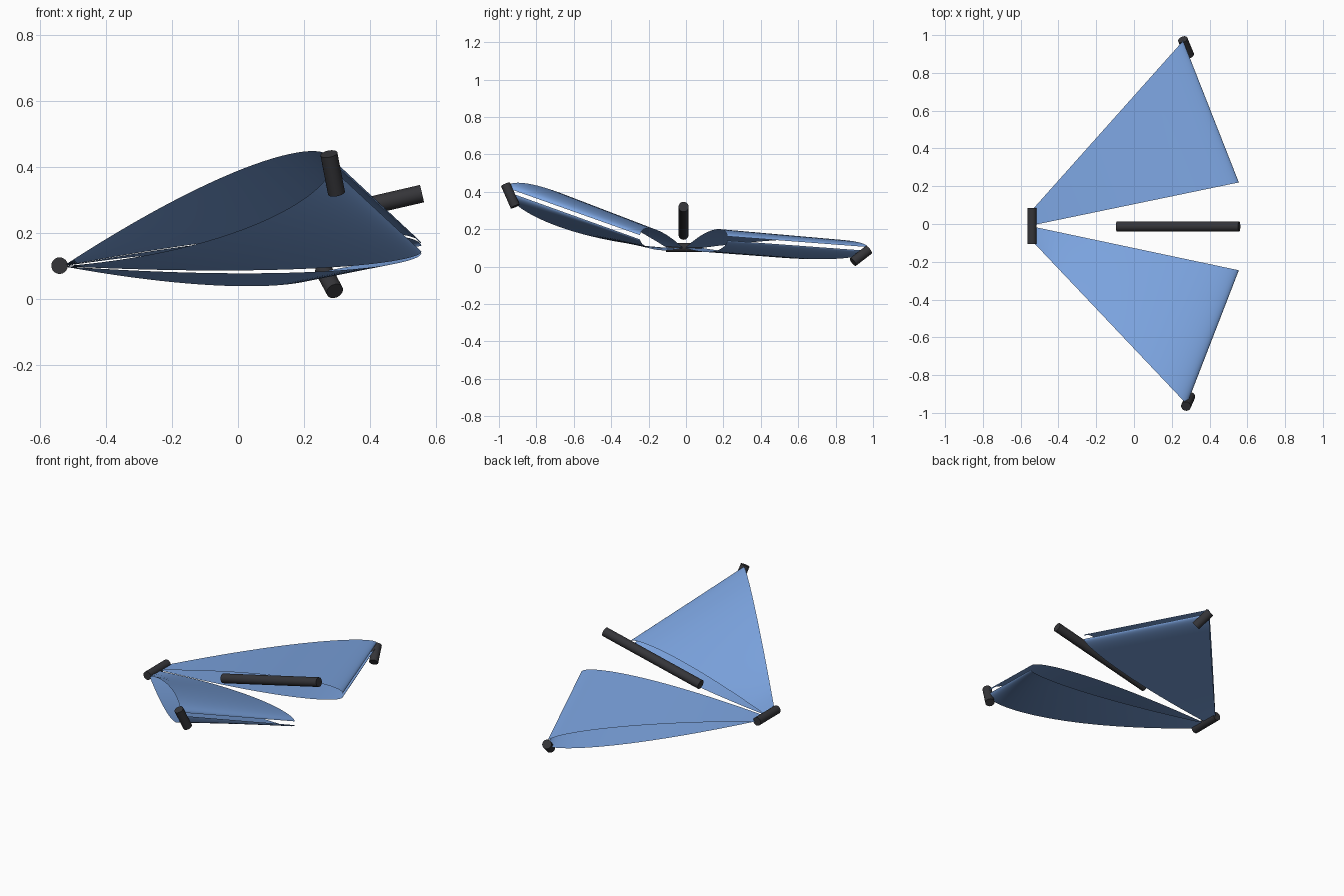
import bpy, bmesh
from mathutils import Vector

if "Cube" in bpy.data.objects:
    bpy.data.objects.remove(bpy.data.objects["Cube"])


def material(name, rgb):
    m = bpy.data.materials.new(name)
    m.diffuse_color = (*rgb, 1)
    m.use_nodes = True
    m.node_tree.nodes["Principled BSDF"].inputs["Base Color"].default_value = m.diffuse_color
    return m


BLUE = material("sail_blue", (0.2, 0.37, 0.74))
BLACK = material("rod_black", (0.035, 0.035, 0.04))


def finish(name, bm, mat):
    mesh = bpy.data.meshes.new(name)
    bm.to_mesh(mesh)
    bm.free()
    mesh.materials.append(mat)
    ob = bpy.data.objects.new(name, mesh)
    bpy.context.collection.objects.link(ob)
    bpy.ops.object.select_all(action='DESELECT')
    ob.select_set(True)
    bpy.context.view_layer.objects.active = ob
    bpy.ops.object.shade_smooth_by_angle()
    return ob


def rod(name, a, b, r=0.026):
    """Capped cylinder between two points."""
    a, b = Vector(a), Vector(b)
    bm = bmesh.new()
    bmesh.ops.create_cone(bm, cap_ends=True, segments=32, radius1=r, radius2=r,
                          depth=(b - a).length)
    rot = (b - a).to_track_quat('Z', 'Y').to_matrix()
    for v in bm.verts:
        v.co = rot @ v.co + (a + b) / 2
    finish(name, bm, BLACK)


def skin(name, nose_out, nose_in, tip, root, amp_tip, amp_root, n=28, m=8):
    """Ruled sail: fullest two thirds of the way back, open at the rear."""
    no, ni, tp, rt = map(Vector, (nose_out, nose_in, tip, root))
    bm = bmesh.new()
    grid = []
    for i in range(n + 1):
        s = 1 - (1 - i / n) ** 2
        belly = s * (1 - s) ** 0.5 / 0.385
        row = []
        for j in range(m + 1):
            t = j / m
            p = no.lerp(tp, s).lerp(ni.lerp(rt, s), t)
            p.z += belly * (amp_tip * (1 - t) + amp_root * t)
            row.append(bm.verts.new(p))
        grid.append(row)
    for i in range(n):
        for j in range(m):
            bm.faces.new((grid[i][j], grid[i + 1][j],
                          grid[i + 1][j + 1], grid[i][j + 1]))
    # upper side of every skin faces up
    bm.normal_update()
    if sum(f.normal.z for f in bm.faces) < 0:
        bmesh.ops.reverse_faces(bm, faces=bm.faces[:])
    finish(name, bm, BLUE)


# raised wing (front side)
no, ni = (-0.53, -0.10, 0.1), (-0.53, -0.015, 0.1)
skin("front_wing_upper", no, ni, (0.28, -0.955, 0.42), (0.555, -0.245, 0.168), 0.08, 0.055)
skin("front_wing_lower", no, ni, (0.28, -0.955, 0.40), (0.555, -0.245, 0.145), -0.09, -0.038)

# lowered wing (back side)
no, ni = (-0.53, 0.085, 0.1), (-0.53, -0.005, 0.1)
skin("back_wing_upper", no, ni, (0.26, 0.97, 0.105), (0.555, 0.22, 0.162), 0.045, 0.055)
skin("back_wing_lower", no, ni, (0.26, 0.97, 0.085), (0.555, 0.22, 0.14), -0.05, -0.045)

# rods: nose bar, centre keel and the two tip pegs
rod("nose_bar", (-0.54, -0.107, 0.102), (-0.54, 0.085, 0.102), 0.025)
rod("keel_rod", (-0.09, -0.013, 0.17), (0.557, -0.013, 0.32), 0.027)
rod("front_tip_peg", (0.275, -0.965, 0.44), (0.298, -0.913, 0.322))
rod("back_tip_peg", (0.258, 0.977, 0.09), (0.293, 0.893, 0.025))
